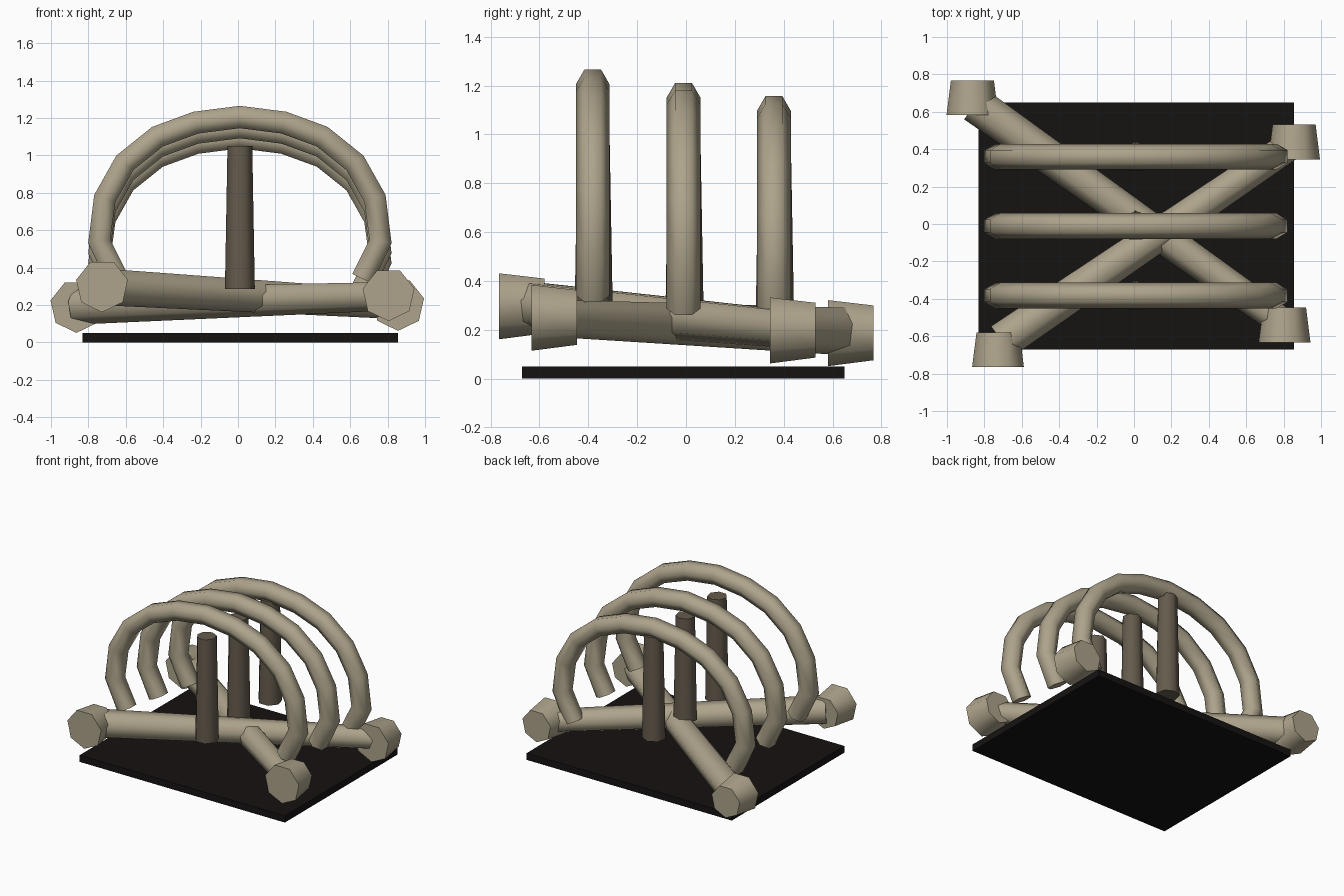
import bpy, bmesh, math
from mathutils import Vector

if "Cube" in bpy.data.objects:
    bpy.data.objects.remove(bpy.data.objects["Cube"])


def material(name, rgb):
    m = bpy.data.materials.new(name)
    m.diffuse_color = (*rgb, 1)
    m.use_nodes = True
    m.node_tree.nodes["Principled BSDF"].inputs["Base Color"].default_value = m.diffuse_color
    return m


BONE = material("bone", (0.42, 0.37, 0.26))
DARK = material("dark_bone", (0.13, 0.105, 0.075))
BLACK = material("black", (0.008, 0.006, 0.006))


def finish(name, bm, mat, smooth=True):
    bmesh.ops.recalc_face_normals(bm, faces=bm.faces)
    mesh = bpy.data.meshes.new(name)
    bm.to_mesh(mesh)
    bm.free()
    mesh.materials.append(mat)
    ob = bpy.data.objects.new(name, mesh)
    bpy.context.collection.objects.link(ob)
    if smooth:
        bpy.ops.object.select_all(action='DESELECT')
        ob.select_set(True)
        bpy.context.view_layer.objects.active = ob
        bpy.ops.object.shade_smooth_by_angle(angle=math.radians(62))
    return ob


def skin(name, rings, mat):
    """Join rings of points into a capped tube."""
    bm = bmesh.new()
    rows = [[bm.verts.new(p) for p in ring] for ring in rings]
    n = len(rows[0])
    for a, b in zip(rows, rows[1:]):
        for i in range(n):
            j = (i + 1) % n
            bm.faces.new((a[i], a[j], b[j], b[i]))
    bm.faces.new(rows[0])
    bm.faces.new(rows[-1][::-1])
    return finish(name, bm, mat)


def rod(name, p0, p1, r0, r1, up, mat, sides=7):
    """Tapered rod between two points, with one corner pointing along 'up'."""
    p0, p1 = Vector(p0), Vector(p1)
    axis = (p1 - p0).normalized()
    side = axis.cross(Vector(up)).normalized()
    top = side.cross(axis)
    angles = [2 * math.pi * i / sides for i in range(sides)]
    rings = [[p + r * (math.cos(a) * top + math.sin(a) * side) for a in angles]
             for p, r in ((p0, r0), (p1, r1))]
    return skin(name, rings, mat)


# base slab
bm = bmesh.new()
bmesh.ops.create_cube(bm, size=1)
for v in bm.verts:
    v.co = (v.co.x * 1.685 + 0.012, v.co.y * 1.32 - 0.011, v.co.z * 0.05 + 0.025)
finish("base_slab", bm, BLACK, smooth=False)

# crossed long bones
DOWN = (0, 0, -1)
rod("long_bone_a", (-0.85, 0.64, 0.198), (0.80, -0.53, 0.25), 0.102, 0.08, DOWN, BONE)
rod("long_bone_b", (-0.71, -0.63, 0.30), (0.85, 0.43, 0.205), 0.102, 0.08, DOWN, BONE)

# bone end knobs, wider toward the front
for i, (x, y, z) in enumerate([(-0.864, 0.675, 0.193), (0.805, -0.54, 0.256),
                               (-0.727, -0.672, 0.303), (0.856, 0.438, 0.204)]):
    rod(f"bone_knob_{i + 1}", (x, y - 0.093, z), (x, y + 0.093, z),
        0.142, 0.118, DOWN, BONE)

# rib arches with hexagonal section, and the posts under them
half = [(0.752, 0.54), (0.722, 0.77), (0.615, 0.96), (0.44, 1.10), (0.235, 1.175)]
half = [(0.655, 0.34)] + half
path = half + [(0, 1.205)] + [(-x, z) for x, z in reversed(half)]
path = [Vector((x + 0.01, 0, z)) for x, z in path]
for k, y in enumerate((-0.382, -0.01, 0.36)):
    offset = Vector((0, y, -0.054 * k))
    rings = []
    for i, p in enumerate(path):
        before = (p - path[max(i - 1, 0)]).normalized()
        after = (path[min(i + 1, len(path) - 1)] - p).normalized()
        tangent = (before + after).normalized()
        normal = Vector((tangent.z, 0, -tangent.x))
        rings.append([p + offset + 0.069 * (math.cos(a) * Vector((0, 1, 0)) + math.sin(a) * normal)
                      for a in (j * math.pi / 3 for j in range(6))])
    skin(f"rib_{k + 1}", rings, BONE)
    rod(f"post_{k + 1}", (0.01, y, 0.285), (0.01, y, 1.05), 0.082, 0.068, (0, 1, 0), DARK)
